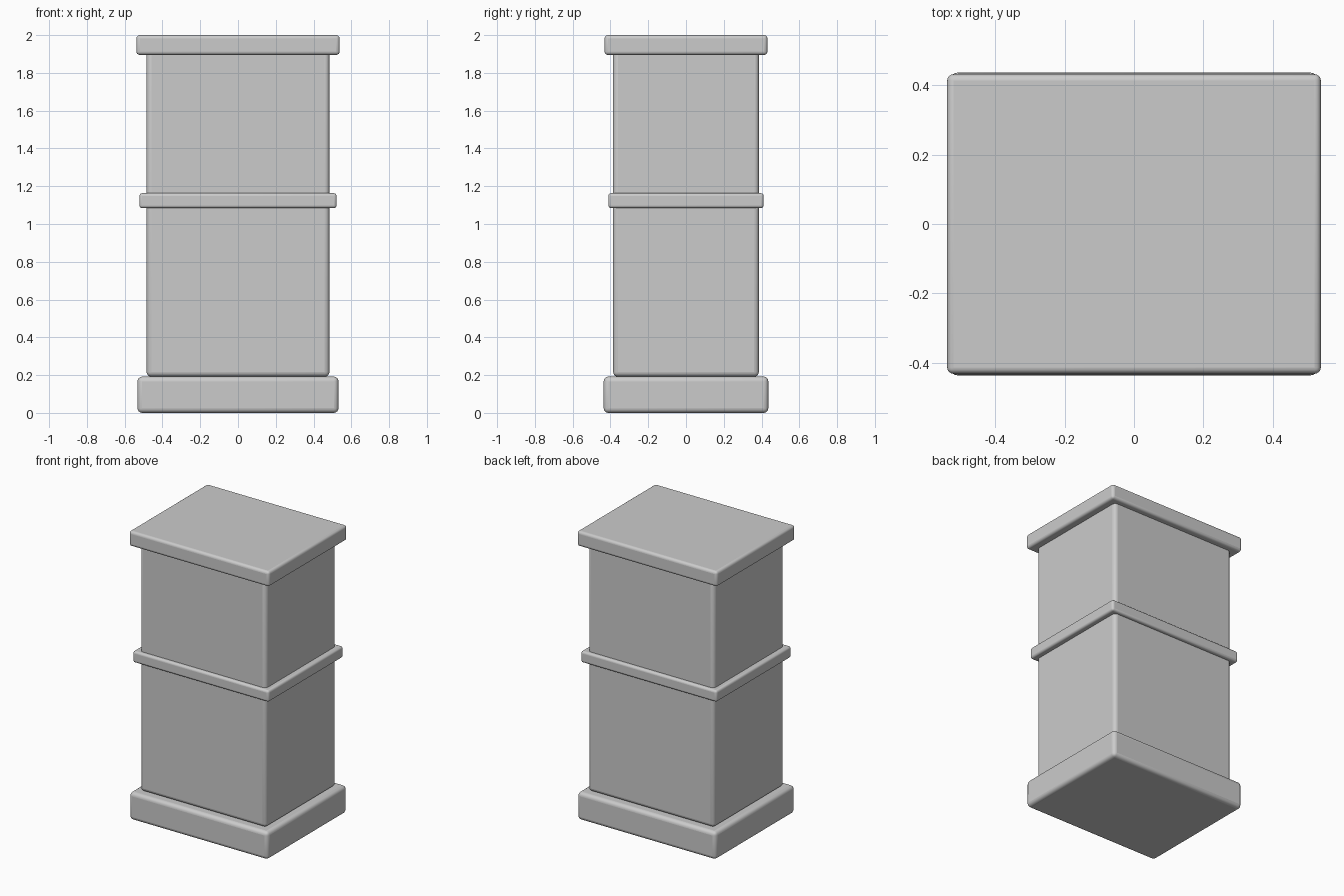
import bpy
import math

if "Cube" in bpy.data.objects:
    bpy.data.objects.remove(bpy.data.objects["Cube"])


def rounded_box(name, half_x, half_y, z0, z1, radius):
    """Box between two heights with rounded edges."""
    bpy.ops.mesh.primitive_cube_add(size=2, location=(0, 0, (z0 + z1) / 2))
    ob = bpy.context.object
    ob.name = name
    ob.scale = (half_x, half_y, (z1 - z0) / 2)
    bpy.ops.object.transform_apply(location=False, rotation=False, scale=True)
    bevel = ob.modifiers.new("rounded_edges", "BEVEL")
    bevel.width = radius
    bevel.segments = 4
    bpy.ops.object.shade_smooth_by_angle(angle=math.radians(35))
    return ob


# Plinth, column body, middle band and cap
rounded_box("base_plinth", 0.532, 0.436, 0.0, 0.192, 0.025)
rounded_box("column_body", 0.484, 0.386, 0.192, 1.93, 0.025)
rounded_box("middle_band", 0.522, 0.411, 1.084, 1.163, 0.015)
rounded_box("top_cap", 0.538, 0.431, 1.895, 2.0, 0.018)
